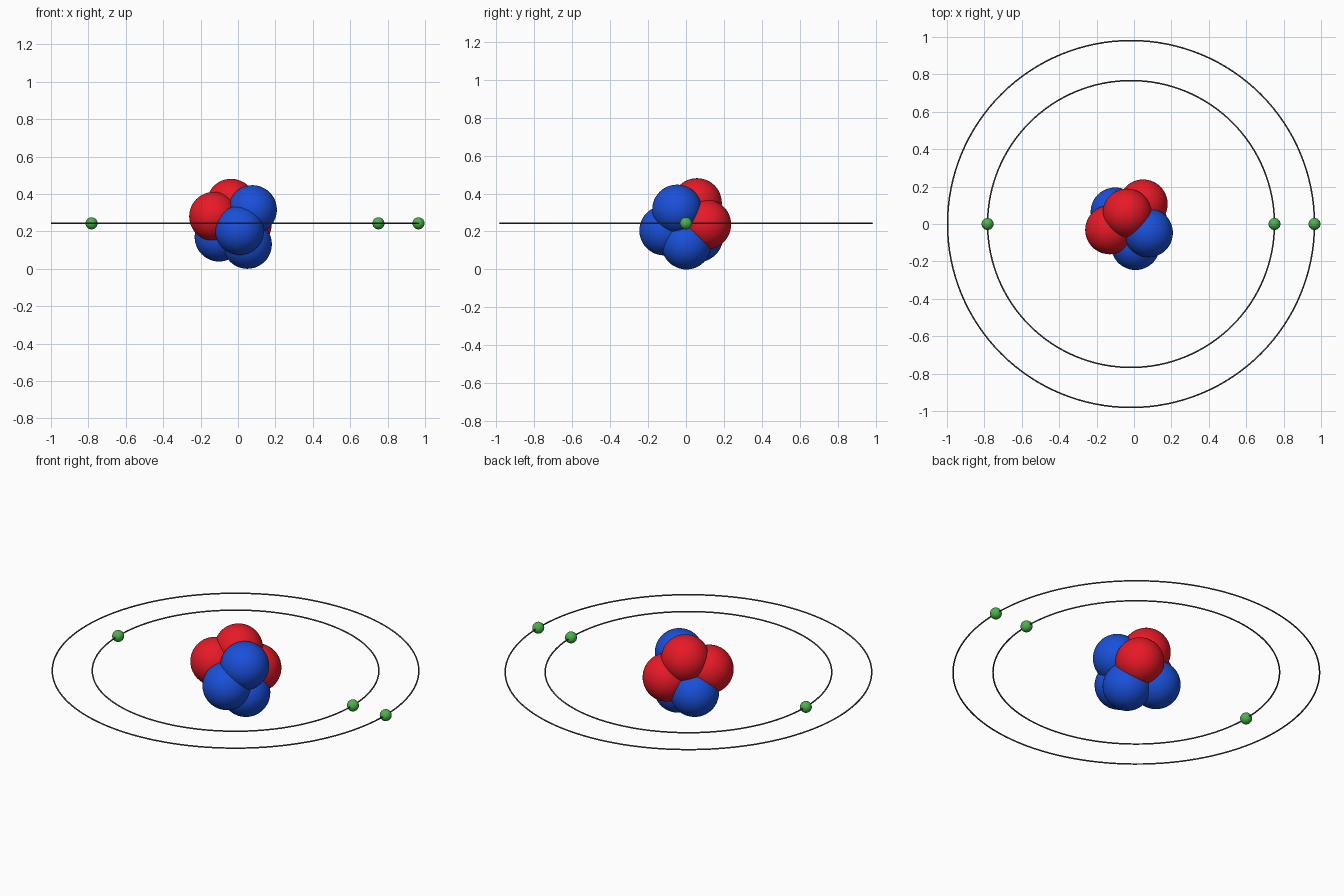
import bpy

if "Cube" in bpy.data.objects:
    bpy.data.objects.remove(bpy.data.objects["Cube"])


def material(name, color):
    m = bpy.data.materials.new(name)
    m.diffuse_color = color
    m.use_nodes = True
    m.node_tree.nodes["Principled BSDF"].inputs["Base Color"].default_value = m.diffuse_color
    return m


red = material("proton_red", (0.8, 0.01, 0.02, 1))
blue = material("neutron_blue", (0.01, 0.08, 0.7, 1))
green = material("electron_green", (0.07, 0.45, 0.07, 1))
dark = material("orbit_dark", (0.08, 0.08, 0.08, 1))


def finish(name, mat):
    ob = bpy.context.object
    ob.name = name
    ob.data.materials.append(mat)
    bpy.ops.object.shade_smooth()


def ball(name, loc, r, mat):
    bpy.ops.mesh.primitive_uv_sphere_add(segments=48, ring_count=24, radius=r, location=loc)
    finish(name, mat)


# Nucleus: three protons and four neutrons, overlapping
R = 0.131
protons = [(-0.037, 0.058, 0.350), (-0.130, -0.031, 0.280), (0.049, 0.107, 0.237)]
neutrons = [(0.077, -0.047, 0.316), (0.008, -0.115, 0.205),
            (0.050, 0.002, 0.131), (-0.101, 0.064, 0.170)]
for i, p in enumerate(protons):
    ball(f"proton_{i + 1}", p, R, red)
for i, p in enumerate(neutrons):
    ball(f"neutron_{i + 1}", p, R, blue)

# Flat orbits with their electrons
Z, CX = 0.243, -0.016
for name, r, sides in (("inner", 0.767, (-1, 1)), ("outer", 0.981, (1,))):
    bpy.ops.mesh.primitive_torus_add(major_radius=r, minor_radius=0.004, major_segments=128,
                                     minor_segments=10, location=(CX, 0, Z))
    finish(f"{name}_orbit", dark)
    for i, s in enumerate(sides):
        ball(f"{name}_electron_{i + 1}", (CX + s * r, 0, Z), 0.032, green)
